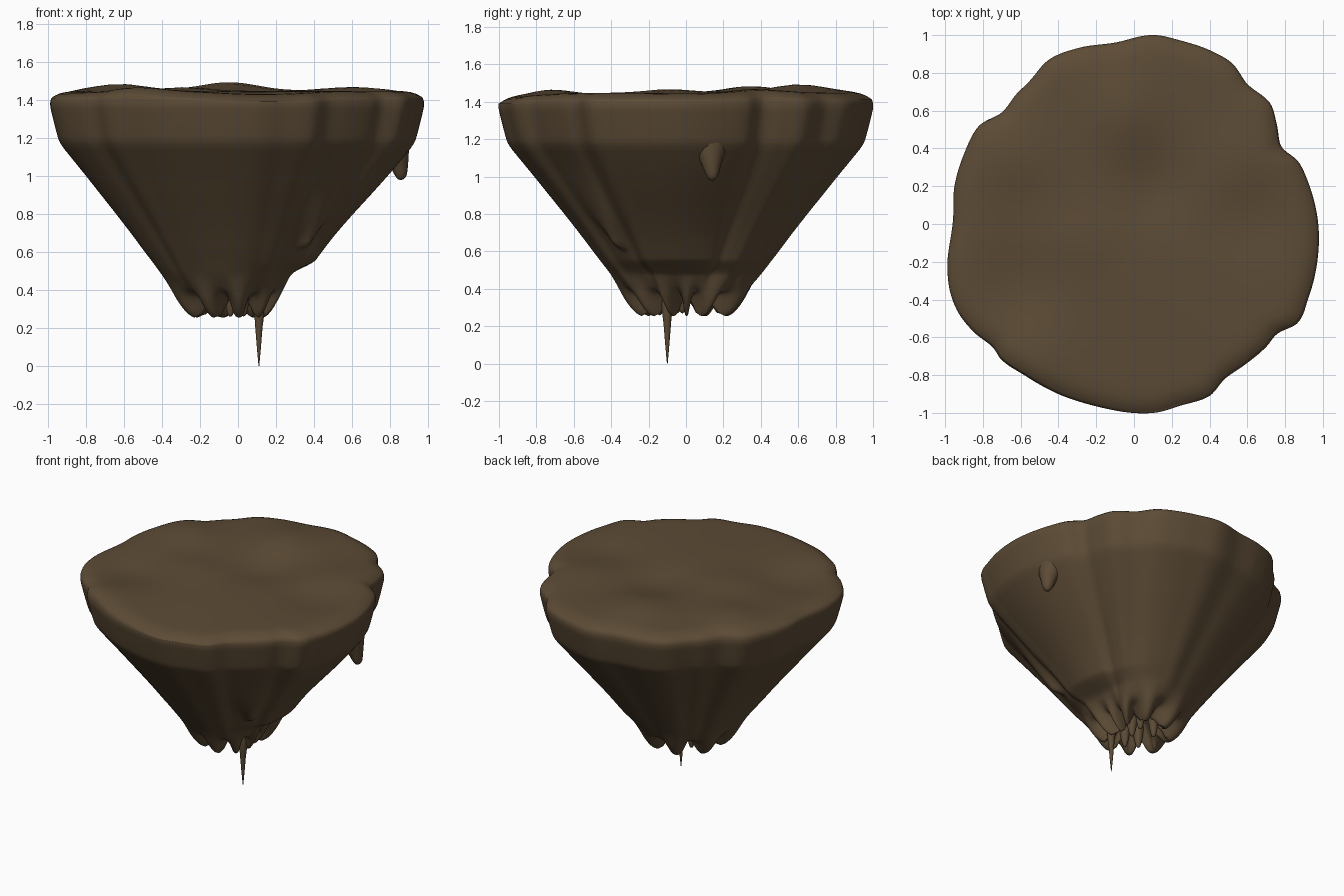
import bpy, bmesh, math, random
from mathutils import Vector

if "Cube" in bpy.data.objects:
    bpy.data.objects.remove(bpy.data.objects["Cube"])
random.seed(4)

mat = bpy.data.materials.new("brown_rock")
mat.diffuse_color = (0.107, 0.07, 0.036, 1)
mat.use_nodes = True
mat.node_tree.nodes["Principled BSDF"].inputs["Base Color"].default_value = mat.diffuse_color

# Plan outline, anticlockwise from +x
OUTLINE = [(.975, 0), (.93, .2), (.87, .33), (.78, .41), (.755, .53), (.72, .64), (.6, .74), (.52, .85),
           (.4, .92), (.25, .97), (.1, 1), (-.1, .96), (-.3, .93), (-.45, .87), (-.55, .76), (-.62, .69),
           (-.7, .59), (-.82, .52), (-.9, .37), (-.95, .2), (-.96, 0), (-.985, -.28), (-.94, -.45), (-.85, -.57),
           (-.75, -.65), (-.7, -.72), (-.58, -.8), (-.4, -.9), (-.2, -.965), (.1, -1), (.25, -.96),
           (.4, -.91), (.48, -.82), (.58, -.75), (.7, -.65), (.76, -.58), (.87, -.52), (.92, -.4), (.97, -.2)]
# Outer profile: height, fraction of plan outline
PROFILE = [(1.39, 1), (1.36, .999), (1.3, .985), (1.23, .967), (1.185, .953), (1.15, .932), (1.11, .9), (1.0, .81),
           (.9, .73), (.8, .65), (.7, .572), (.6, .497), (.55, .46), (.5, .425), (.45, .39), (.4, .355), (.35, .32),
           (.3, .28), (.27, .25), (.255, .225)]
# Surface bumps on the top: x, y, height, spread
BUMPS = [(-.05, .6, .045, .22), (-.62, .35, .035, .2), (.6, .35, .02, .22), (.1, .18, -.03, .2),
         (-.6, -.32, -.03, .22), (-.55, -.75, .02, .2), (.15, -.95, -.02, .35), (-.3, -.1, .02, .2), (.6, 0, -.02, .2)]
N = 320


def catmull(p, t):
    a, b, c, d = p
    return .5 * (2 * b + (c - a) * t + (2 * a - 5 * b + 4 * c - d) * t * t + (3 * b - a - 3 * c + d) * t ** 3)


def resample(path, steps):
    last = len(path) - 1
    out = []
    for i in range(last):
        q = [path[max(0, min(last, i + j))] for j in (-1, 0, 1, 2)]
        out += [[catmull([p[c] for p in q], k / steps) for c in range(len(path[0]))] for k in range(steps)]
    return out + [path[-1]]


def smooth(a, b, x):
    t = max(0, min(1, (x - a) / (b - a)))
    return t * t * (3 - 2 * t)


def bell(x, w):
    return math.exp(-(x / w) ** 2)


def wrap(a):
    return (a + math.pi) % (2 * math.pi) - math.pi


# Resample outline as radius by angle
polar = sorted((math.atan2(y, x) % (2 * math.pi), math.hypot(x, y)) for x, y in OUTLINE)


def outline_radius(ang):
    n = len(polar)
    i = max(k for k in range(n) if polar[k][0] <= ang + 1e-9)
    a0, a1 = polar[i][0], polar[(i + 1) % n][0]
    if a1 <= a0:
        a1 += 2 * math.pi
    return catmull([polar[(i + k) % n][1] for k in (-1, 0, 1, 2)], (ang - a0) / (a1 - a0))


def top_z(x, y):
    return 1.448 + sum(h * math.exp(-((x - a) ** 2 + (y - b) ** 2) / s ** 2) for a, b, h, s in BUMPS)


def side_point(ang, z, f):
    r = f * outline_radius(ang)
    low = .6 * (1 - smooth(.3, .62, z))
    # Round off the plan lower down, and flute the foot
    r = r * (1 - low) + low * f * .96
    flute = math.sin(10 * ang + 2.2 * math.sin(ang + .6))
    r *= 1 + .10 * flute * (1 - smooth(.26, .5, z))
    # Flatter right side with an undercut step near its foot
    right = bell(wrap(ang + .05), .8)
    r -= .045 * right * (1 - smooth(.6, 1.1, z)) + .085 * right * (1 - smooth(.47, .56, z))
    # Slanting flap on the front right, overhanging at its foot
    w = .05 + .12 * smooth(.6, .85, z)
    r += .055 * bell(wrap(ang + .80), w) * smooth(.6, .64, z) * (1 - smooth(.66, 1.1, z))
    lift = .09 * (.5 - .5 * flute) ** 1.5 * (1 - smooth(.25, .42, z))
    return Vector((r * math.cos(ang), r * math.sin(ang), z + lift))


def finish(bm, name):
    bmesh.ops.recalc_face_normals(bm, faces=bm.faces)
    for f in bm.faces:
        f.smooth = True
    me = bpy.data.meshes.new(name)
    bm.to_mesh(me)
    bm.free()
    me.materials.append(mat)
    bpy.context.collection.objects.link(bpy.data.objects.new(name, me))


# Skin a stack of point rings and cap both ends
def loft(name, rings):
    bm = bmesh.new()
    verts = [[bm.verts.new(p) for p in ring] for ring in rings]
    for u, v in zip(verts, verts[1:]):
        for i in range(len(u)):
            j = (i + 1) % len(u)
            bm.faces.new((u[i], v[i], v[j], u[j]))
    bm.faces.new(verts[0])
    bm.faces.new(verts[-1][::-1])
    finish(bm, name)


# Main rock: top surface, rim, cone and hollow underside
angles = [2 * math.pi * i / N for i in range(N)]
rings = []
for f in [.03, .1, .2, .3, .4, .5, .6, .7, .78, .85, .9, .93, .955, .972, .985, .994]:
    ring = []
    for a in angles:
        r = f * outline_radius(a)
        x, y = r * math.cos(a), r * math.sin(a)
        ring.append((x, y, top_z(x, y) - .042 * max(0, (f - .85) / .15) ** 3))
    rings.append(ring)
for z, f in resample(PROFILE, 5):
    rings.append([side_point(a, z, f) for a in angles])
foot = rings[-1]
for f, z in [(.9, .27), (.8, .32), (.6, .41), (.35, .45), (.1, .46)]:
    rings.append([(p[0] * f, p[1] * f, max(z, p[2])) for p in foot])
loft("rock_body", rings)


# Hanging drips: stacked circles along a path of x, y, z, radius
def drip(name, path, n=16):
    turn = [2 * math.pi * i / n for i in range(n)]
    loft(name, [[(x + max(r, .001) * math.cos(t), y + max(r, .001) * math.sin(t), z) for t in turn]
                for x, y, z, r in resample(path, 4)])


drip("long_spike", [(.04, -.06, .48, .07), (.09, -.09, .36, .045), (.11, -.1, .27, .027),
                    (.11, -.1, .2, .019), (.11, -.1, .1, .011), (.11, -.1, 0, .002)])
drip("rim_drip", [(.78, .13, 1.22, .12), (.81, .13, 1.15, .09), (.842, .135, 1.07, .054),
                  (.855, .14, 1.01, .034), (.857, .14, .985, .018), (.857, .14, .978, .002)])
for k, (x, y) in enumerate([(-.12, -.1), (-.04, -.14), (0, -.02), (.03, .1), (-.1, .08)]):
    b = random.uniform(.255, .29)
    drip(f"inner_drip_{k + 1}", [(x, y, .5, .07), (x, y, .4, .04), (x, y, .32, .026),
                                 (x, y, b + .012, .014), (x, y, b, .002)])
